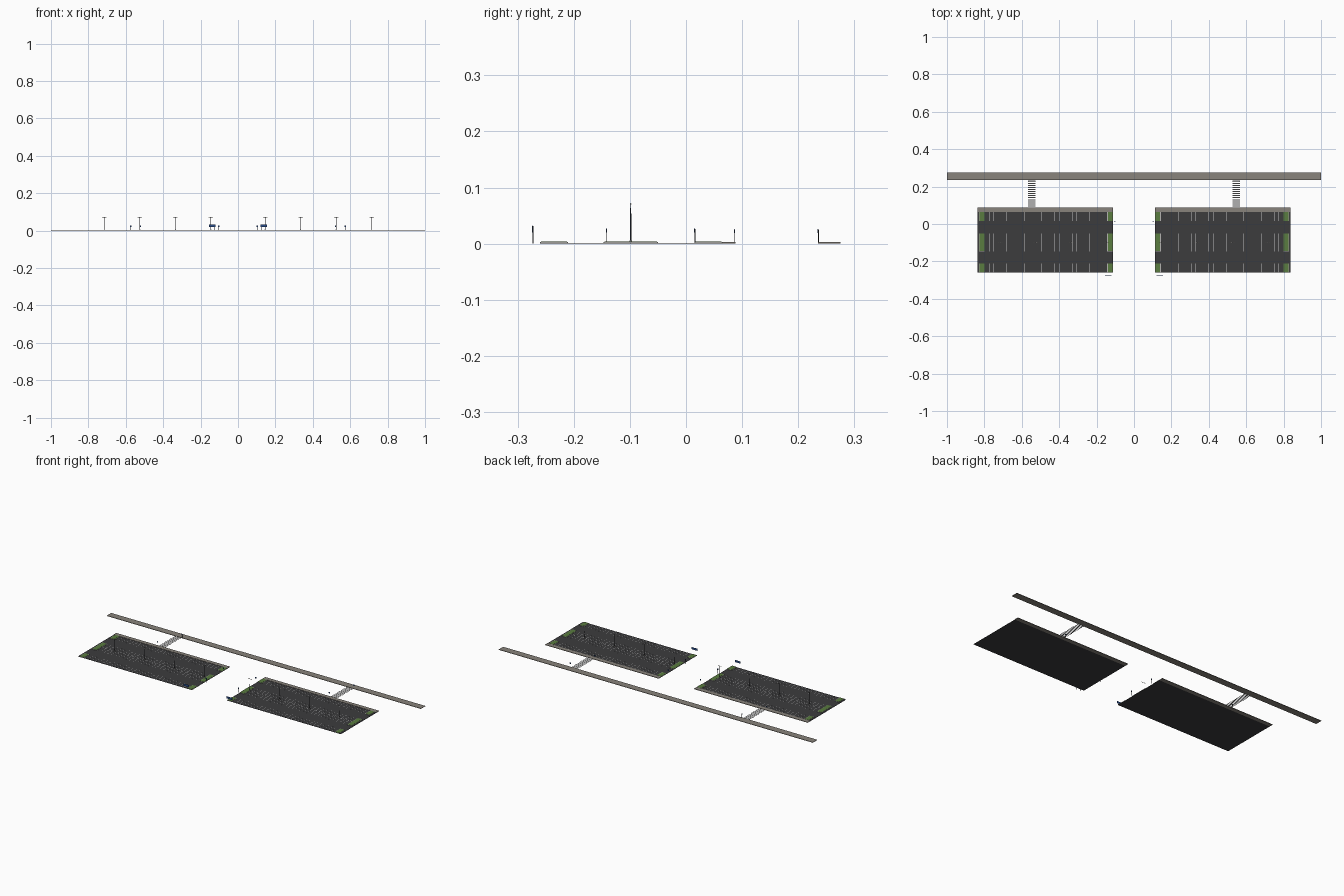
import bpy, bmesh
from mathutils import Matrix, Vector

if "Cube" in bpy.data.objects:
    bpy.data.objects.remove(bpy.data.objects["Cube"])


def mat(name, r, g, b):
    m = bpy.data.materials.new(name)
    m.diffuse_color = (r, g, b, 1)
    m.use_nodes = True
    m.node_tree.nodes["Principled BSDF"].inputs["Base Color"].default_value = m.diffuse_color
    return m


ASPHALT = mat("asphalt", 0.045, 0.045, 0.048)
PAVING = mat("paving", 0.25, 0.23, 0.20)
KERB = mat("kerb", 0.35, 0.34, 0.32)
GRASS = mat("grass", 0.10, 0.20, 0.05)
PAINT = mat("paint", 0.8, 0.8, 0.78)
METAL = mat("dark_metal", 0.04, 0.04, 0.045)
BLUE = mat("sign_blue", 0.02, 0.07, 0.25)
GLASS = mat("lamp_glass", 0.85, 0.82, 0.65)


def finish(name, bm, material):
    me = bpy.data.meshes.new(name)
    bm.to_mesh(me)
    bm.free()
    me.materials.append(material)
    ob = bpy.data.objects.new(name, me)
    bpy.context.collection.objects.link(ob)
    return ob


def boxes(name, spans, material):
    """One object made of boxes, each (x0, x1, y0, y1, z0, z1)."""
    bm = bmesh.new()
    for x0, x1, y0, y1, z0, z1 in spans:
        c = Vector((x0 + x1, y0 + y1, z0 + z1)) / 2
        m = Matrix.Translation(c) @ Matrix.Diagonal((x1 - x0, y1 - y0, z1 - z0, 1))
        bmesh.ops.create_cube(bm, size=1, matrix=m)
    return finish(name, bm, material)


def poles(name, spots, r0, r1, h, material):
    """One object made of tapered eight-sided poles."""
    bm = bmesh.new()
    for x, y in spots:
        bmesh.ops.create_cone(bm, cap_ends=True, segments=8, radius1=r0, radius2=r1,
                              depth=h, matrix=Matrix.Translation((x, y, h / 2)))
    return finish(name, bm, material)


def around(x, y, w, d, z0, z1):
    return (x - w / 2, x + w / 2, y - d / 2, y + d / 2, z0, z1)


# long pavement across the road
boxes("roadside_pavement", [(-1, 1, 0.235, 0.275, 0, 0.0025)], PAVING)

ROWS = [(-0.26, -0.21), (-0.147, -0.05), (0.015, 0.065)]

for side, s in (("left", -1), ("right", 1)):
    def span(a, b, *rest):
        return (min(s * a, s * b), max(s * a, s * b)) + rest

    # asphalt slab and its rear pavement
    boxes(side + "_lot_asphalt", [span(0.112, 0.837, -0.26, 0.065, 0, 0.001)], ASPHALT)
    boxes(side + "_lot_pavement", [span(0.112, 0.837, 0.065, 0.088, 0, 0.0025)], PAVING)

    # planted islands at both ends of every row
    kerbs, lawns = [], []
    for y0, y1 in ROWS:
        for a, b in ((0.112, 0.142), (0.798, 0.828)):
            kerbs.append(span(a, b, y0, y1, 0.001, 0.0028))
            lawns.append(span(a + 0.002, b - 0.002, y0 + 0.002, y1 - 0.002, 0.0028, 0.0034))
    boxes(side + "_island_kerbs", kerbs, KERB)
    boxes(side + "_island_grass", lawns, GRASS)

    # painted bay lines, with a centre line in the double row
    n = 28
    lines = [span(0.143, 0.797, -0.0988, -0.0978, 0.001, 0.0013)]
    for y0, y1 in ROWS:
        for i in range(n + 1):
            x = 0.143 + 0.654 * i / n
            lines.append(span(x - 0.0005, x + 0.0005, y0, y1, 0.001, 0.0013))
    boxes(side + "_bay_lines", lines, PAINT)

    # double-armed lamp posts along the centre
    lamps = [(s * x, -0.0985) for x in (0.145, 0.335, 0.525, 0.715)]
    poles(side + "_lamp_posts", lamps, 0.0013, 0.0008, 0.072, METAL)
    boxes(side + "_lamp_bases", [around(x, y, 0.005, 0.005, 0.001, 0.006) for x, y in lamps], KERB)
    boxes(side + "_lamp_arms", [around(x, y, 0.018, 0.001, 0.071, 0.072) for x, y in lamps], METAL)
    boxes(side + "_lamp_heads", [around(x + d, y, 0.006, 0.0025, 0.07, 0.0715)
                                 for x, y in lamps for d in (-0.009, 0.009)], GLASS)

    # large entrance board on two posts
    bx = s * 0.137
    poles(side + "_entrance_board_posts", [(bx - 0.013, -0.273), (bx + 0.013, -0.273)],
          0.0008, 0.0008, 0.031, METAL)
    boxes(side + "_entrance_board", [around(bx, -0.2742, 0.036, 0.0012, 0.02, 0.032)], BLUE)

    # small signs on the inner edge
    spots = [(s * 0.103, -0.141), (s * 0.103, 0.016)]
    poles(side + "_small_sign_posts", spots, 0.0006, 0.0006, 0.026, METAL)
    boxes(side + "_small_sign_panels", [around(x, y - 0.001, 0.008, 0.0008, 0.02, 0.028)
                                        for x, y in spots], BLUE)

    # crossing stripes over the road
    cx = s * 0.547
    boxes(side + "_crossing_stripes",
          [around(cx, 0.0965 + i * 0.011, 0.041, 0.0055, 0, 0.0006) for i in range(13)], PAINT)

    # crossing signs at opposite corners
    spots = [(cx - 0.026, 0.087), (cx + 0.026, 0.236)]
    poles(side + "_crossing_sign_posts", spots, 0.0006, 0.0006, 0.025, METAL)
    boxes(side + "_crossing_sign_panels", [around(x, y - 0.001, 0.007, 0.0008, 0.019, 0.026)
                                           for x, y in spots], BLUE)
